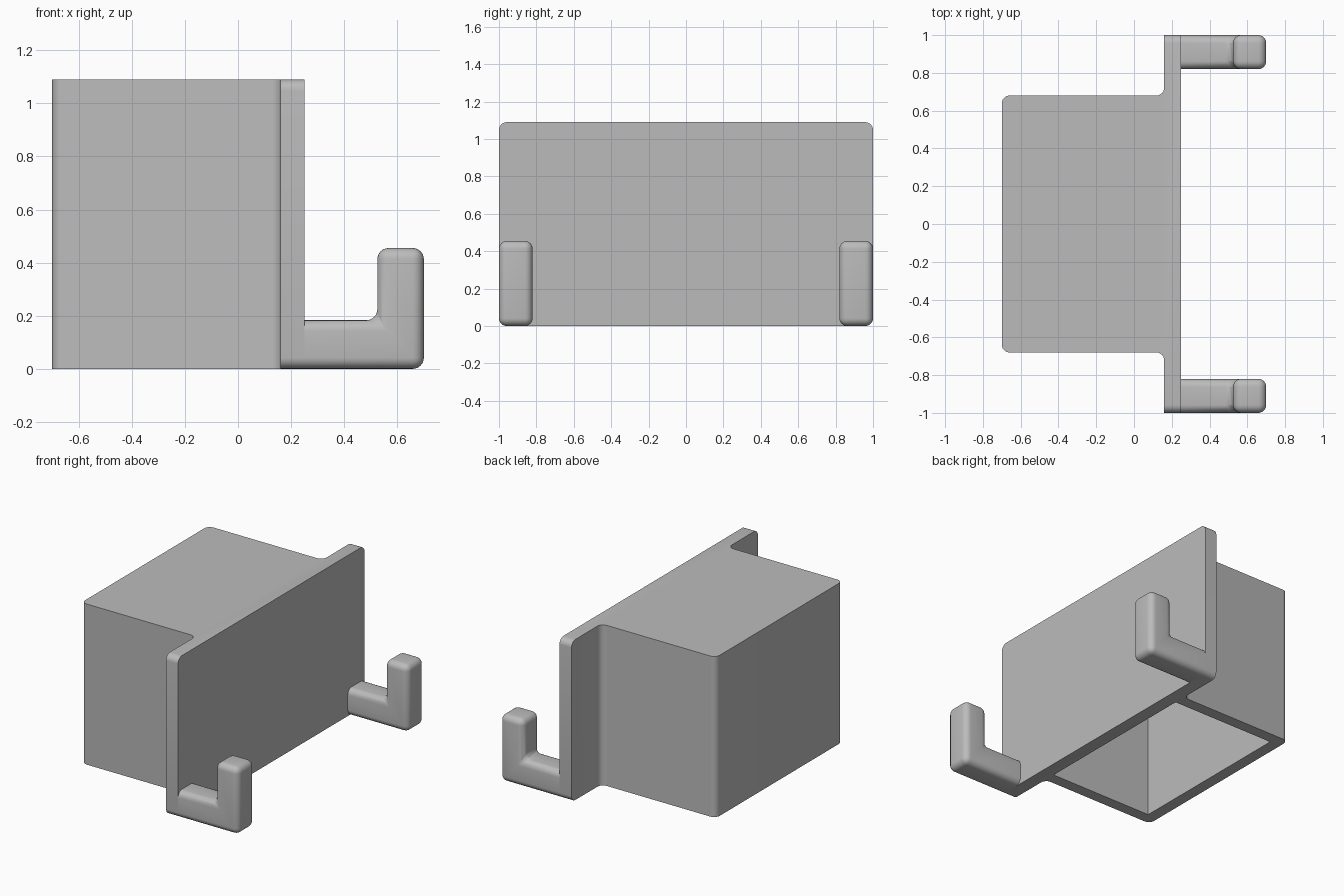
import bpy, bmesh
from mathutils import Vector

cube = bpy.data.objects.get("Cube")
if cube:
    bpy.data.objects.remove(cube, do_unlink=True)

HEIGHT = 1.09
PLATE_BACK, PLATE_FRONT = 0.16, 0.25
BOX_END, BOX_HALF = -0.70, 0.68
WALL, ROUND = 0.08, 0.042

grey = bpy.data.materials.new("plain grey")
grey.use_nodes = True
grey.diffuse_color = (0.5, 0.5, 0.5, 1)
grey.node_tree.nodes["Principled BSDF"].inputs["Base Color"].default_value = (0.5, 0.5, 0.5, 1)


def extruded(name, outline, depth, rounded):
    """Extrude an outline by a vector and round the edges chosen by a rule."""
    bm = bmesh.new()
    face = bm.faces.new([bm.verts.new(p) for p in outline])
    moved = bmesh.ops.extrude_face_region(bm, geom=[face])["geom"]
    verts = [g for g in moved if isinstance(g, bmesh.types.BMVert)]
    bmesh.ops.translate(bm, verts=verts, vec=depth)
    bmesh.ops.recalc_face_normals(bm, faces=bm.faces)
    edges = [e for e in bm.edges if rounded(e.verts[0].co, e.verts[1].co)]
    if edges:
        bmesh.ops.bevel(bm, geom=edges, offset=ROUND, offset_type='OFFSET',
                        segments=6, profile=0.5, affect='EDGES')
    mesh = bpy.data.meshes.new(name)
    bm.to_mesh(mesh)
    bm.free()
    mesh.materials.append(grey)
    obj = bpy.data.objects.new(name, mesh)
    bpy.context.collection.objects.link(obj)
    return obj


def activate(obj):
    bpy.ops.object.select_all(action='DESELECT')
    obj.select_set(True)
    bpy.context.view_layer.objects.active = obj


# Box and wide plate in one piece
def body_edge(a, b):
    upright = abs(a.z - b.z) > 0.5
    tip = abs(a.y) > 0.99 and abs(b.y) > 0.99
    if upright:
        return not tip and a.x < PLATE_FRONT - 0.01
    return tip and abs(a.x - b.x) > 0.01


half = [(PLATE_FRONT, 1), (PLATE_BACK, 1), (PLATE_BACK, BOX_HALF), (BOX_END, BOX_HALF)]
plan = half + [(x, -y) for x, y in reversed(half)]
body = extruded("box_and_plate", [(x, y, 0) for x, y in plan],
                Vector((0, 0, HEIGHT)), body_edge)

# Hollow inside, open at the bottom
x0, x1, y1 = BOX_END + WALL, PLATE_BACK, BOX_HALF - WALL
cutter = extruded("cavity_cutter",
                  [(x0, -y1, -0.1), (x1, -y1, -0.1), (x1, y1, -0.1), (x0, y1, -0.1)],
                  Vector((0, 0, HEIGHT - WALL + 0.1)), lambda a, b: False)
cutter.hide_render = True
cut = body.modifiers.new("cavity", 'BOOLEAN')
cut.object, cut.operation, cut.solver = cutter, 'DIFFERENCE', 'EXACT'
activate(body)
bpy.ops.object.modifier_apply(modifier=cut.name)
bpy.data.objects.remove(cutter, do_unlink=True)
bpy.ops.object.shade_smooth_by_angle()

# Two upturned hooks, flush with the plate ends
hook_profile = [(PLATE_FRONT, 0), (0.70, 0), (0.70, 0.455),
                (0.525, 0.455), (0.525, 0.183), (PLATE_FRONT, 0.183)]


def hook_edge(a, b):
    return max(a.x, b.x) > PLATE_FRONT + 0.01


for name, start in (("front_hook", -1.0), ("back_hook", 0.82)):
    hook = extruded(name, [(x, start, z) for x, z in hook_profile],
                    Vector((0, 0.18, 0)), hook_edge)
    activate(hook)
    bpy.ops.object.shade_smooth_by_angle()
